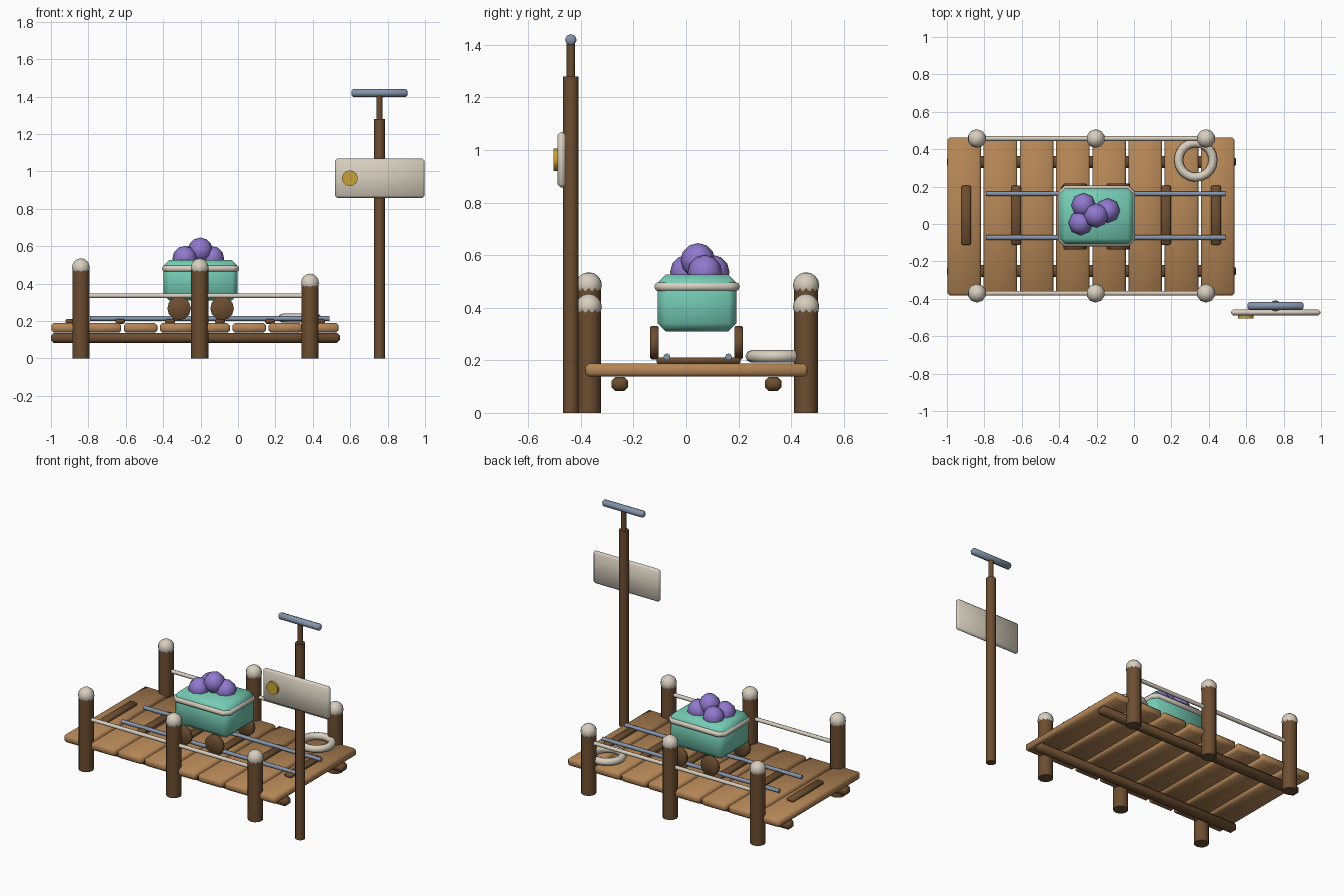
import bpy, math
from mathutils import Vector

cube = bpy.data.objects.get("Cube")
if cube:
    bpy.data.objects.remove(cube, do_unlink=True)


def material(name, rgb):
    m = bpy.data.materials.new(name)
    m.use_nodes = True
    m.diffuse_color = (*rgb, 1)
    m.node_tree.nodes["Principled BSDF"].inputs["Base Color"].default_value = (*rgb, 1)
    return m


PLANK = material("plank_wood", (0.46, 0.24, 0.095))
DARK = material("dark_wood", (0.15, 0.075, 0.03))
TEAL = material("teal_paint", (0.18, 0.60, 0.46))
PURPLE = material("purple_cargo", (0.28, 0.19, 0.62))
STEEL = material("blue_steel", (0.23, 0.30, 0.41))
GOLD = material("gold", (0.58, 0.36, 0.04))
BONE = material("bone_white", (0.68, 0.62, 0.52))


def finish(name, mat, angle=50):
    ob = bpy.context.object
    ob.name = name
    ob.data.materials.clear()
    ob.data.materials.append(mat)
    if angle:
        bpy.ops.object.shade_smooth_by_angle(angle=math.radians(angle))
    return ob


def box(name, center, size, mat, bevel):
    bpy.ops.mesh.primitive_cube_add(size=1, location=center)
    ob = bpy.context.object
    ob.scale = size
    bpy.ops.object.transform_apply(location=False, rotation=False, scale=True)
    mod = ob.modifiers.new("Chamfer", "BEVEL")
    mod.width, mod.segments = bevel, 1
    bpy.ops.object.modifier_apply(modifier=mod.name)
    return finish(name, mat)


def rod(name, start, end, radius, mat, sides=12, bevel=0):
    a, b = Vector(start), Vector(end)
    bpy.ops.mesh.primitive_cylinder_add(vertices=sides, radius=radius, depth=(b - a).length,
                                        location=(a + b) / 2)
    ob = bpy.context.object
    ob.rotation_euler = (b - a).to_track_quat("Z", "Y").to_euler()
    if bevel:
        mod = ob.modifiers.new("Chamfer", "BEVEL")
        mod.width, mod.segments, mod.angle_limit = bevel, 1, math.radians(60)
        bpy.ops.object.modifier_apply(modifier=mod.name)
    return finish(name, mat)


def ball(name, center, radius, mat, sides=8, rings=6):
    bpy.ops.mesh.primitive_uv_sphere_add(segments=sides, ring_count=rings, radius=radius,
                                         location=center)
    return finish(name, mat)


# Deck: eight planks on two beams
for i in range(8):
    box(f"deck_plank_{i + 1}", (-0.908 + i * 0.1937, 0.04, 0.163), (0.18, 0.845, 0.05), PLANK, 0.012)
for side, y in (("front", -0.252), ("back", 0.332)):
    box(f"{side}_beam", (-0.228, y, 0.11), (1.545, 0.064, 0.053), DARK, 0.015)

# Posts with round caps, joined by a hand rail on each side
for side, y in (("front", -0.37), ("back", 0.457)):
    for place, x, top in (("right", -0.84, 0.485), ("middle", -0.205, 0.485), ("left", 0.385, 0.403)):
        rod(f"{side}_{place}_post", (x, y, 0), (x, y, top - 0.005), 0.046, DARK)
        ball(f"{side}_{place}_cap", (x, y, top), 0.05, BONE, 10, 8)
    rod(f"{side}_hand_rail", (-0.84, y, 0.335), (0.385, y, 0.335), 0.013, BONE, 8)

# Track: sleepers and steel rails
for i in range(6):
    box(f"sleeper_{i + 1}", (-0.897 + i * 0.267, 0.047, 0.198), (0.052, 0.32, 0.026), DARK, 0.008)
for side, y in (("front", -0.073), ("back", 0.162)):
    rod(f"{side}_track_rail", (-0.79, y, 0.213), (0.49, y, 0.213), 0.013, STEEL, 8)

# Cart: tub, rim and wheels
CX, CY = -0.2, 0.042
box("cart_tub", (CX, CY, 0.418), (0.395, 0.3, 0.215), TEAL, 0.03)
for side, y in (("front", -0.12), ("back", 0.2)):
    for place, x in (("right", -0.315), ("left", -0.085)):
        rod(f"{side}_{place}_wheel", (x, y - 0.016, 0.267), (x, y + 0.016, 0.267), 0.063, DARK, 12, 0.004)

hx, hy, c = 0.19, 0.146, 0.025
corners = [(hx - c, hy), (hx, hy - c)]
corners += [(x, -y) for x, y in reversed(corners)]
corners += [(-x, y) for x, y in reversed(corners)]
curve = bpy.data.curves.new("cart_rim", "CURVE")
curve.dimensions = "3D"
curve.bevel_depth, curve.bevel_resolution = 0.018, 2
spline = curve.splines.new("POLY")
spline.points.add(len(corners) - 1)
for p, (x, y) in zip(spline.points, corners):
    p.co = (x, y, 0, 1)
spline.use_cyclic_u = True
rim = bpy.data.objects.new("cart_rim", curve)
rim.location = (CX, CY, 0.48)
curve.materials.append(BONE)
bpy.context.collection.objects.link(rim)

# Cargo heap
for i, p in enumerate([(-0.27, 0.1, 0.535), (-0.14, 0.072, 0.535), (-0.285, 0.005, 0.535),
                       (-0.202, 0.045, 0.58)]):
    ball(f"cargo_ball_{i + 1}", p, 0.066, PURPLE)

# Life ring lying on the deck
bpy.ops.mesh.primitive_torus_add(location=(0.33, 0.342, 0.215), major_radius=0.092, minor_radius=0.024,
                                 major_segments=20, minor_segments=8)
finish("life_ring", BONE)

# Sign post with board, disc and top bar
PX, PY = 0.757, -0.438
rod("sign_pole", (PX, PY, 0), (PX, PY, 1.28), 0.03, DARK)
rod("sign_pole_tip", (PX, PY, 1.27), (PX, PY, 1.41), 0.016, DARK)
rod("top_bar", (0.608, PY, 1.419), (0.905, PY, 1.419), 0.022, STEEL, 8, 0.008)
box("sign_board", (0.758, -0.473, 0.963), (0.48, 0.032, 0.21), BONE, 0.012)
rod("sign_disc", (0.598, -0.504, 0.963), (0.598, -0.485, 0.963), 0.042, GOLD, 14)
